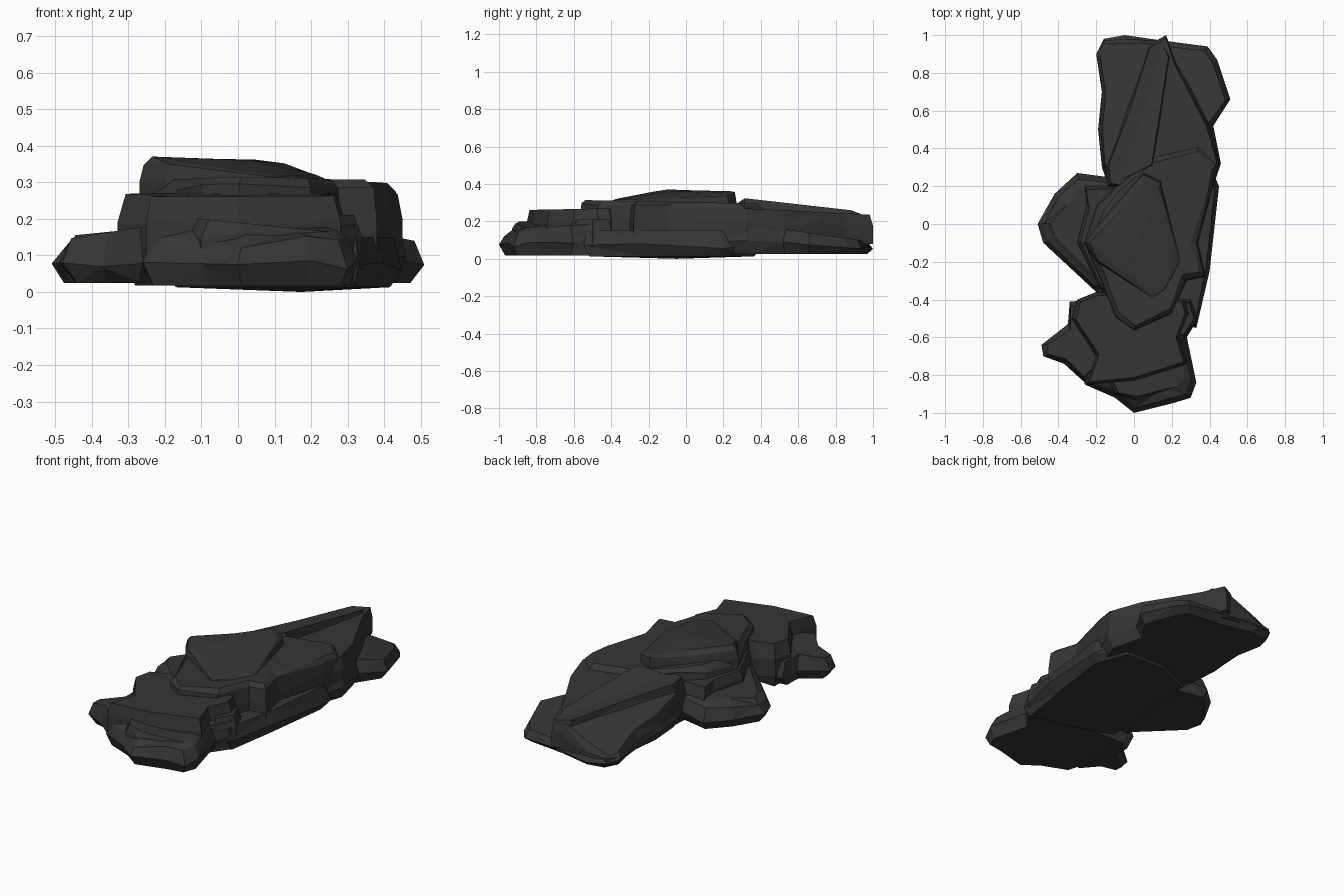
import bpy, random
from mathutils import Vector

if "Cube" in bpy.data.objects:
    bpy.data.objects.remove(bpy.data.objects["Cube"])

rng = random.Random(4)
grey = (0.036, 0.036, 0.036, 1)
rock = bpy.data.materials.new("dark grey rock")
rock.use_nodes = True
rock.diffuse_color = grey
rock.node_tree.nodes["Principled BSDF"].inputs["Base Color"].default_value = grey

# Side profiles: (share of height, inset toward the middle)
cliff = [(0, 0), (.6, 0), (1, .02)]
undercut = [(0, .04), (.4, 0), (1, .03)]
rounded = [(0, .03), (.4, 0), (.85, .03), (1, .08)]
chamfered = [(0, 0), (.5, 0), (.85, .01), (1, .04)]


def chip(amount):
    """Small random offset that breaks up the facets."""
    return rng.uniform(-amount, amount)


def slab(name, outline, base, height, slope_x=0, slope_y=0, profile=cliff, peak=0, belly=0):
    """Chiselled slab: rings of the outline from a flat base up to a tilted top."""
    corners = [Vector(corner) for corner in outline]
    count = len(corners)
    middle = sum(corners, Vector((0, 0))) / count

    def top_at(point):
        return height + slope_x * point.x + slope_y * point.y

    verts, faces = [], []
    for share, inset in profile:
        for corner in corners:
            inward = middle - corner
            distance = inset + chip(inset / 5)
            point = corner + inward.normalized() * distance
            z = base + (top_at(point) - base) * share
            if 0 < share < 1:
                z += chip(.015)
            verts.append((point.x, point.y, z))

    # Sides, with the diagonals alternating
    for level in range(len(profile) - 1):
        for i in range(count):
            low_a = level * count + i
            low_b = level * count + (i + 1) % count
            high_a, high_b = low_a + count, low_b + count
            if (i + level) % 2:
                faces += [(low_a, low_b, high_b), (low_a, high_b, high_a)]
            else:
                faces += [(low_a, low_b, high_a), (low_b, high_b, high_a)]

    # Underside and top, fanned around the middle
    bottom_hub = len(verts)
    top_hub = bottom_hub + 1
    verts.append((middle.x, middle.y, base - belly))
    verts.append((middle.x, middle.y, top_at(middle) + peak))
    top_ring = bottom_hub - count
    for i in range(count):
        following = (i + 1) % count
        faces.append((following, i, bottom_hub))
        faces.append((top_ring + i, top_ring + following, top_hub))

    mesh = bpy.data.meshes.new(name)
    mesh.from_pydata(verts, [], faces)
    mesh.materials.append(rock)
    mesh.update()
    bpy.context.collection.objects.link(bpy.data.objects.new(name, mesh))


# Back tongue: low ledge, high ridge on it, and a face falling to the left corner
slab("back_ledge",
     [(-.1, .1), (.3, .1), (.42, .2), (.46, .32), (.42, .52), (.51, .66), (.44, .87), (.39, .94),
      (.16, .97), (-.05, 1), (-.16, .98), (-.2, .9), (-.17, .7), (-.19, .5), (-.17, .3)],
     base=.025, height=.235, slope_y=-.145, profile=undercut)
slab("back_ridge",
     [(-.14, .2), (.3, .1), (.41, .2), (.45, .32), (.4, .52), (.3, .72), (.22, .86), (.17, 1),
      (.08, .95), (-.05, .6), (-.15, .3)],
     base=.08, height=.285, slope_y=-.05)
slab("back_left_face",
     [(-.1, .2), (.1, .3), (.2, .9), (.16, .97), (-.05, .98), (-.16, .97), (-.19, .9),
      (-.17, .7), (-.18, .5), (-.16, .3)],
     base=.05, height=.34, slope_x=.43, slope_y=-.18)

# Middle base, with a low skirt on the right
slab("middle_base",
     [(-.2, -.4), (.1, -.5), (.33, -.55), (.4, -.25), (.45, .2), (.36, .4), (.1, .4), (-.15, .3)],
     base=.013, height=.15, profile=undercut, belly=.013)

# Left shoulder and the step that joins it to the middle
slab("left_shoulder",
     [(-.48, -.1), (-.2, -.36), (0, -.3), (0, .2), (-.15, .25), (-.3, .27), (-.42, .16), (-.51, 0)],
     base=.025, height=.2, slope_x=.1, profile=rounded)
slab("left_step",
     [(-.3, -.1), (-.17, -.36), (0, -.3), (0, .2), (-.26, .2), (-.25, .1)],
     base=.1, height=.235)

# Middle slab with an overhanging front edge
slab("middle_slab",
     [(-.27, -.1), (-.18, -.3), (-.1, -.5), (0, -.57), (.2, -.48), (.28, -.3), (.38, -.28), (.34, -.1),
      (.42, .2), (.44, .32), (.35, .42), (.1, .36), (-.1, .2), (-.2, .1)],
     base=.1, height=.303, slope_y=-.02, profile=chamfered)

# Summit slab, highest on the left and falling to the front right
slab("summit_slab",
     [(-.27, -.1), (-.2, -.2), (.1, -.4), (.16, -.36), (.25, -.2), (.2, 0), (.14, .23), (.05, .27), (-.1, .1)],
     base=.25, height=.353, slope_x=-.1, slope_y=.06, profile=chamfered, peak=.015)

# Front mass: low foot, high block, side step, ledge and the left spur
slab("front_foot",
     [(-.3, -.4), (.3, -.4), (.34, -.5), (.28, -.6), (.33, -.84), (.3, -.92), (.2, -.95),
      (0, -1), (-.1, -.92), (-.26, -.85), (-.3, -.7)],
     base=.018, height=.26, slope_y=.11, profile=rounded)
slab("front_block",
     [(-.3, -.4), (-.2, -.36), (.27, -.4), (.29, -.47), (.24, -.6), (.28, -.74),
      (0, -.83), (-.25, -.85), (-.2, -.7), (-.33, -.5)],
     base=.08, height=.278, slope_y=.02)
slab("front_side_step",
     [(.1, -.4), (.3, -.4), (.34, -.5), (.27, -.6), (.1, -.6)],
     base=.06, height=.21)
slab("front_ledge",
     [(-.15, -.8), (.2, -.75), (.3, -.8), (.26, -.86), (0, -.93), (-.1, -.9)],
     base=.08, height=.19, slope_x=-.1)
slab("left_spur",
     [(-.34, -.41), (-.35, -.53), (-.49, -.64), (-.48, -.7), (-.37, -.74), (-.26, -.84), (-.1, -.7), (-.1, -.4)],
     base=.025, height=.22, slope_x=.16, profile=undercut)
